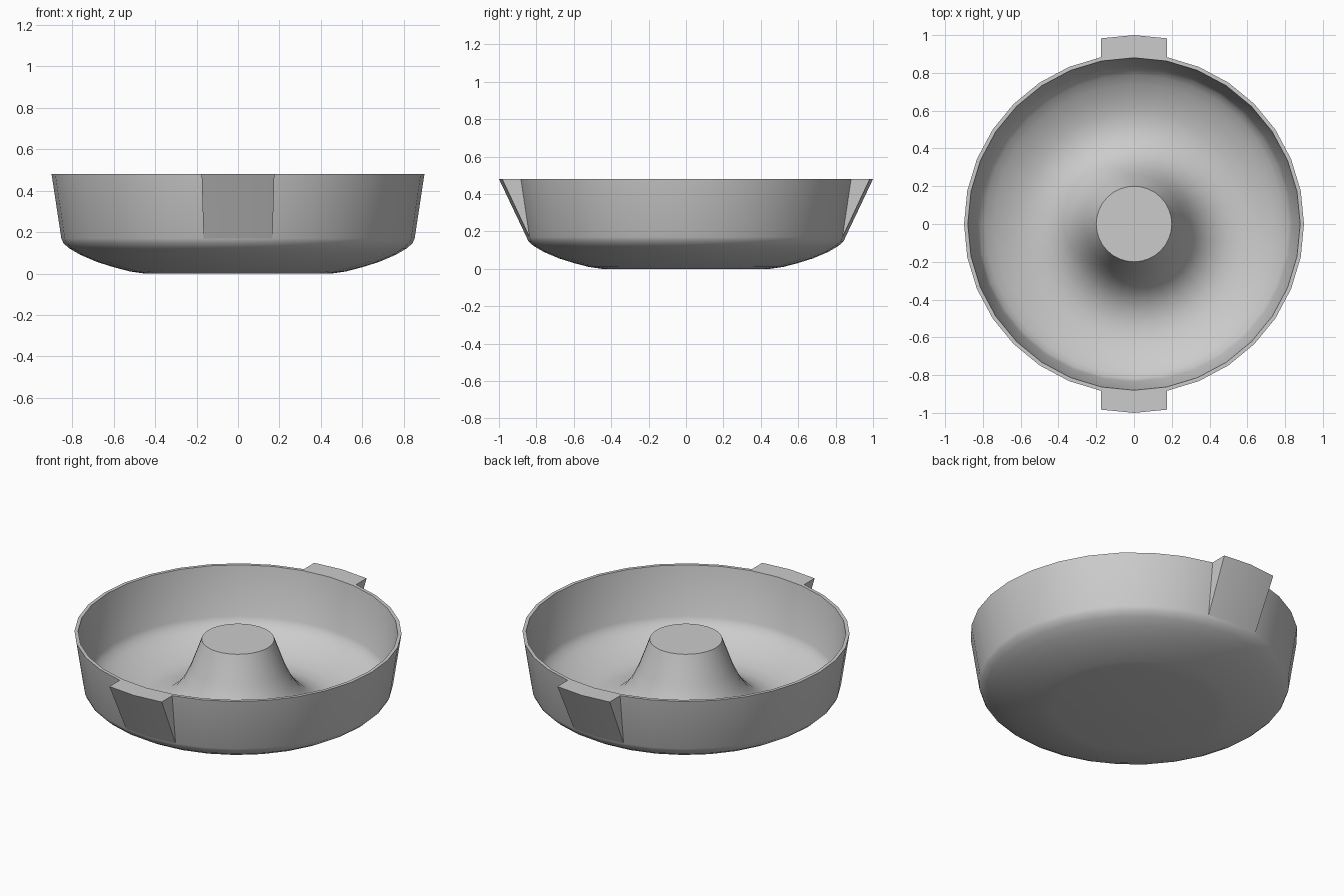
import bpy, bmesh, math

if "Cube" in bpy.data.objects:
    bpy.data.objects.remove(bpy.data.objects["Cube"])

SEGMENTS = 32

grey = bpy.data.materials.new("light_grey")
grey.diffuse_color = (0.6, 0.6, 0.6, 1)
grey.use_nodes = True
grey.node_tree.nodes["Principled BSDF"].inputs["Base Color"].default_value = grey.diffuse_color


def finish(name, bm):
    bmesh.ops.recalc_face_normals(bm, faces=bm.faces)
    mesh = bpy.data.meshes.new(name)
    bm.to_mesh(mesh)
    bm.free()
    mesh.materials.append(grey)
    obj = bpy.data.objects.new(name, mesh)
    bpy.context.collection.objects.link(obj)
    return obj


def ring_point(r, z, step):
    a = 2 * math.pi * step / SEGMENTS
    return (r * math.cos(a), r * math.sin(a), z)


# Bowl profile (radius, height): underside, outer wall, rim, inner wall, floor, central post
profile = [
    (0.45, 0.0), (0.52, 0.01), (0.60, 0.031), (0.68, 0.056), (0.76, 0.09),
    (0.815, 0.122), (0.843, 0.147), (0.853, 0.17), (0.90, 0.48),
    (0.88, 0.48), (0.835, 0.19), (0.82, 0.16), (0.79, 0.132), (0.74, 0.10),
    (0.67, 0.068), (0.60, 0.046), (0.53, 0.038), (0.46, 0.05), (0.40, 0.078),
    (0.345, 0.125), (0.30, 0.19), (0.26, 0.275), (0.20, 0.44),
]
bm = bmesh.new()
rings = [[bm.verts.new(ring_point(r, z, i)) for i in range(SEGMENTS)]
         for r, z in profile]
for lower, upper in zip(rings, rings[1:]):
    for i in range(SEGMENTS):
        j = (i + 1) % SEGMENTS
        bm.faces.new((lower[i], lower[j], upper[j], upper[i]))
bm.faces.new(rings[0][::-1])   # flat base
bm.faces.new(rings[-1])        # flat post top
bowl = finish("bowl", bm)

# Wedge-shaped grips pulled out of the wall, front and back
grips = []
for name, side in (("front_grip", -1), ("back_grip", 1)):
    bm = bmesh.new()
    columns = []
    for k in (-1, 0, 1):
        step = side * SEGMENTS // 4 + k
        rim = ring_point(0.90, 0.48, step)
        foot = ring_point(0.853, 0.17, step)
        lip = (rim[0], rim[1] + side * 0.10, rim[2])
        columns.append([bm.verts.new(p) for p in (rim, foot, lip)])
    for a, b in zip(columns, columns[1:]):
        for m in range(3):
            n = (m + 1) % 3
            bm.faces.new((a[m], a[n], b[n], b[m]))
    bm.faces.new(columns[0])
    bm.faces.new(columns[-1])
    grips.append(finish(name, bm))

# Smooth shading with sharp rim, post and grip edges
for obj in [bowl] + grips:
    bpy.ops.object.select_all(action='DESELECT')
    obj.select_set(True)
    bpy.context.view_layer.objects.active = obj
    bpy.ops.object.shade_smooth_by_angle(angle=math.radians(35))
